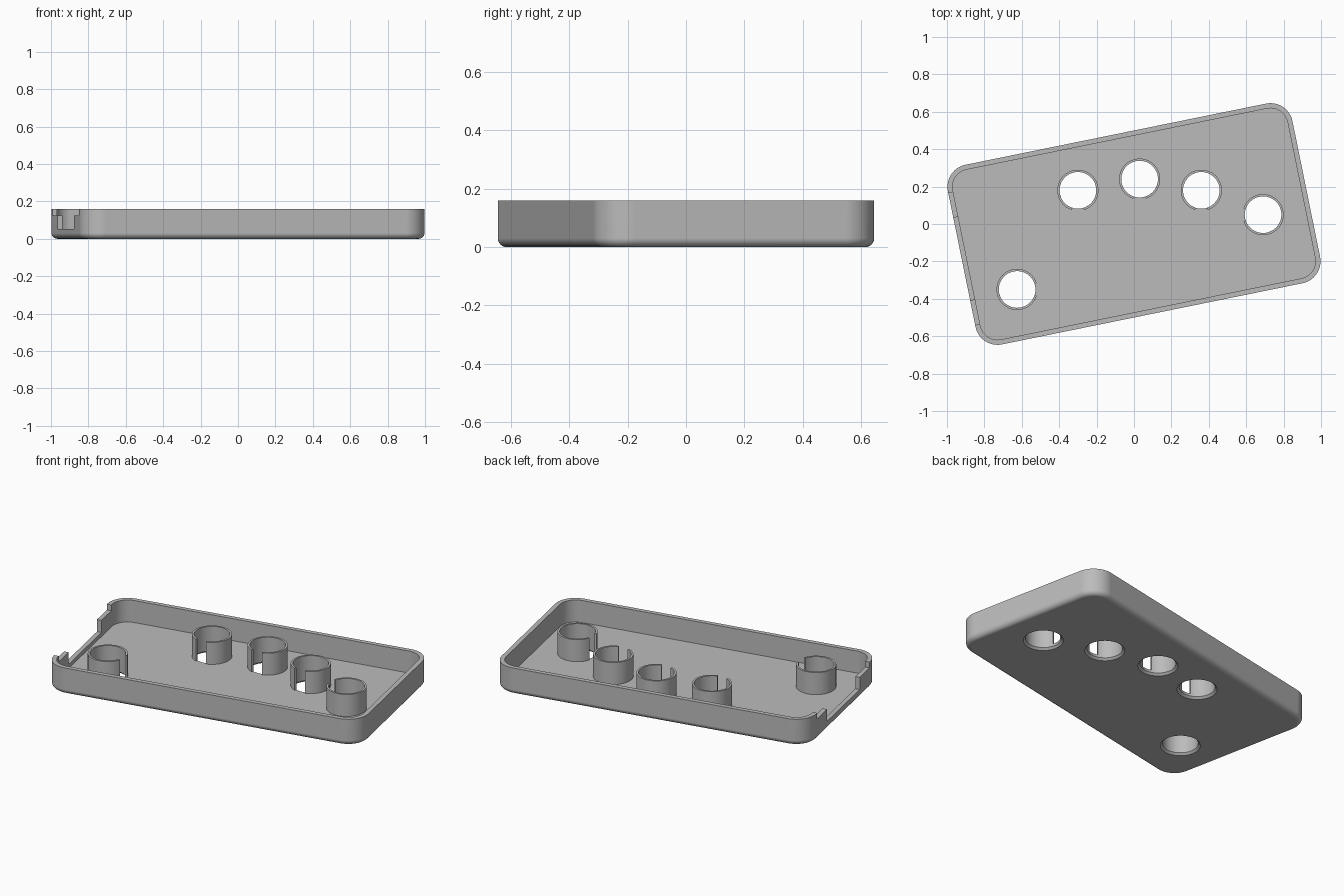
import bpy, bmesh, math
from mathutils import Matrix

if "Cube" in bpy.data.objects:
    bpy.data.objects.remove(bpy.data.objects["Cube"])

TILT = math.radians(11.5)
HALF_L, HALF_W, HEIGHT = 0.94, 0.49, 0.16
CORNER, WALL, FLOOR, FILLET = 0.12, 0.027, 0.027, 0.03
HOLE_R, TUBE_R = 0.098, 0.11
# tube centre x, y and the direction its slot faces in degrees
TUBES = {
    "button_tube_1": (-0.30, 0.18, 270),
    "button_tube_2": (0.03, 0.24, 270),
    "button_tube_3": (0.36, 0.18, 270),
    "button_tube_4": (0.69, 0.05, 180),
    "corner_tube": (-0.625, -0.35, 0),
}

grey = bpy.data.materials.new("plain_grey")
grey.use_nodes = True
colour = (0.5, 0.5, 0.5, 1)
grey.diffuse_color = colour
grey.node_tree.nodes["Principled BSDF"].inputs["Base Color"].default_value = colour


def make_object(name, bm):
    bmesh.ops.recalc_face_normals(bm, faces=bm.faces)
    mesh = bpy.data.meshes.new(name)
    bm.to_mesh(mesh)
    bm.free()
    obj = bpy.data.objects.new(name, mesh)
    bpy.context.collection.objects.link(obj)
    mesh.materials.append(grey)
    return obj


def rounded_loop(bm, inset, z, steps=12):
    """Rounded rectangle moved inwards by inset."""
    r = CORNER - inset
    verts = []
    for quarter, (sx, sy) in enumerate([(1, 1), (-1, 1), (-1, -1), (1, -1)]):
        for i in range(steps + 1):
            a = (quarter + i / steps) * math.pi / 2
            verts.append(bm.verts.new((sx * (HALF_L - CORNER) + r * math.cos(a),
                                       sy * (HALF_W - CORNER) + r * math.sin(a), z)))
    return verts


def circle_loop(bm, r, z, steps=48):
    return [bm.verts.new((r * math.cos(i * math.tau / steps),
                          r * math.sin(i * math.tau / steps), z)) for i in range(steps)]


def loft(bm, loops):
    """Bridge successive loops and cap both ends."""
    for low, high in zip(loops, loops[1:]):
        for i in range(len(low)):
            j = (i + 1) % len(low)
            bm.faces.new((low[i], low[j], high[j], high[i]))
    bm.faces.new(loops[0])
    bm.faces.new(loops[-1])


def cut(target, cutter):
    cutter.hide_render = True
    mod = target.modifiers.new("cut", "BOOLEAN")
    mod.operation, mod.solver, mod.object = "DIFFERENCE", "EXACT", cutter
    bpy.context.view_layer.objects.active = target
    bpy.ops.object.modifier_apply(modifier=mod.name)
    bpy.data.objects.remove(cutter)


def smooth(obj):
    bpy.ops.object.select_all(action="DESELECT")
    obj.select_set(True)
    bpy.context.view_layer.objects.active = obj
    bpy.ops.object.shade_smooth_by_angle(angle=math.radians(30))
    obj.modifiers.new("clean_shading", "WEIGHTED_NORMAL").keep_sharp = True


# Tray: rounded bottom edge, outer wall, rim, inner wall and floor
bm = bmesh.new()
loops = []
for i in range(7):
    a = i / 6 * math.pi / 2
    loops.append(rounded_loop(bm, FILLET * (1 - math.sin(a)), FILLET * (1 - math.cos(a))))
for inset, z in [(0, HEIGHT), (WALL, HEIGHT), (WALL, FLOOR)]:
    loops.append(rounded_loop(bm, inset, z))
loft(bm, loops)
bm.transform(Matrix.Rotation(TILT, 4, "Z"))
tray = make_object("tray", bm)

# Stepped opening in the end wall: wide and shallow, then narrow and deep
for half_width, bottom in [(0.36, 0.125), (0.225, 0.052)]:
    bm = bmesh.new()
    bmesh.ops.create_cube(bm, size=1)
    bm.transform(Matrix.Rotation(TILT, 4, "Z")
                 @ Matrix.Translation((-HALF_L, 0, bottom + 0.1))
                 @ Matrix.Diagonal((0.12, half_width * 2, 0.2, 1)))
    cut(tray, make_object("opening_cutter", bm))

# Floor holes, flared at the underside
for x, y, _ in TUBES.values():
    bm = bmesh.new()
    loft(bm, [circle_loop(bm, r, z) for r, z in
              [(TUBE_R + 0.01, -0.01), (TUBE_R, 0), (HOLE_R, 0.012), (HOLE_R, 0.1)]])
    bm.transform(Matrix.Translation((x, y, 0)))
    cut(tray, make_object("hole_cutter", bm))
smooth(tray)

# Slotted tubes standing around the holes
for name, (x, y, facing) in TUBES.items():
    bm = bmesh.new()
    gap, steps = math.radians(18), 44
    sections = []
    for i in range(steps + 1):
        a = math.radians(facing) + gap + (math.tau - 2 * gap) * i / steps
        sections.append([bm.verts.new((x + r * math.cos(a), y + r * math.sin(a), z))
                         for r, z in [(HOLE_R, FLOOR), (TUBE_R, FLOOR),
                                      (TUBE_R, HEIGHT), (HOLE_R, HEIGHT)]])
    loft(bm, sections)
    smooth(make_object(name, bm))
